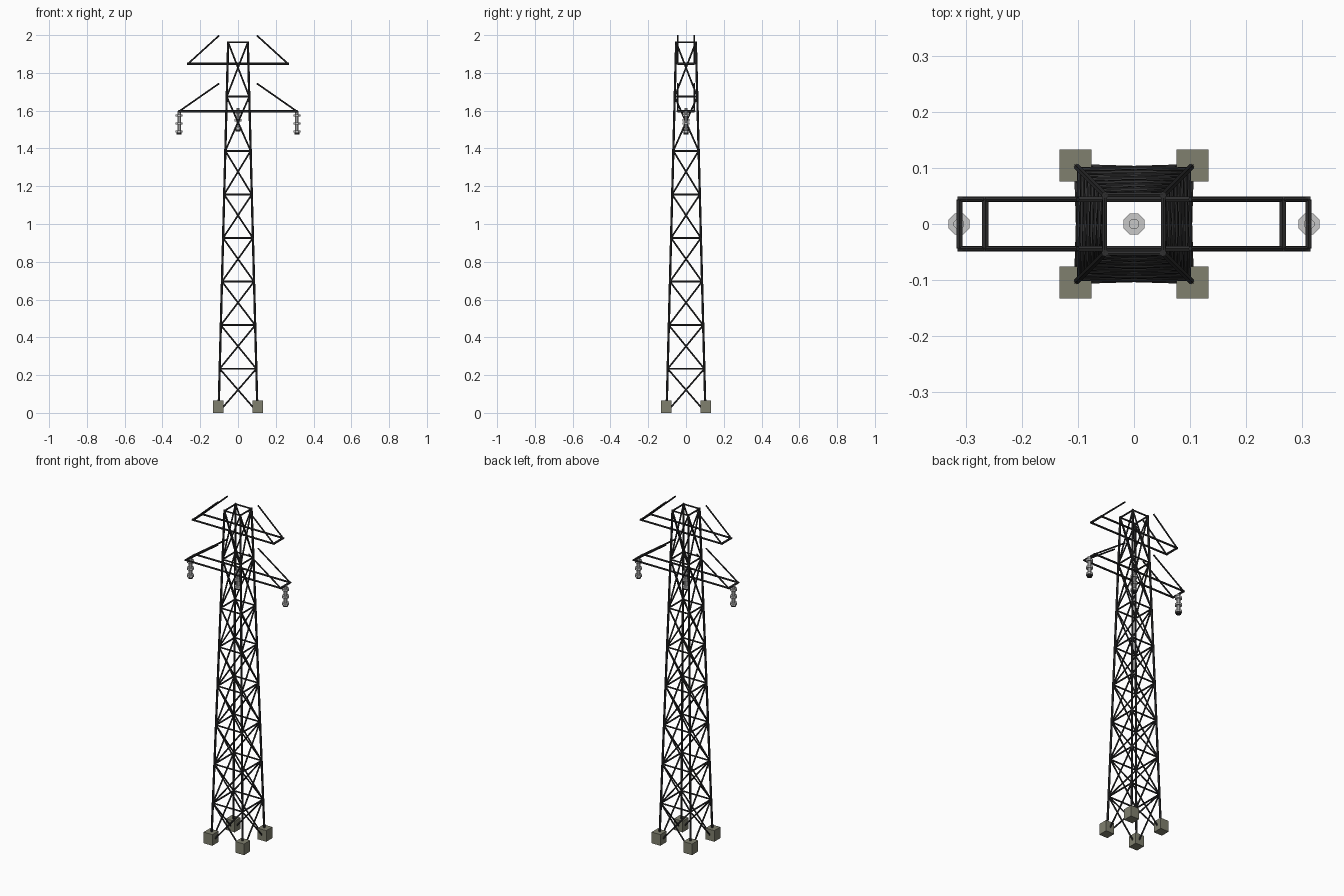
import bpy, bmesh
from math import pi
from mathutils import Vector, Matrix

cube = bpy.data.objects.get("Cube")
if cube:
    bpy.data.objects.remove(cube, do_unlink=True)


def material(name, rgb):
    m = bpy.data.materials.new(name)
    m.use_nodes = True
    m.diffuse_color = (*rgb, 1)
    m.node_tree.nodes["Principled BSDF"].inputs["Base Color"].default_value = (*rgb, 1)
    return m


steel = material("dark steel", (0.027, 0.027, 0.028))
concrete = material("concrete", (0.215, 0.215, 0.158))
ceramic = material("grey ceramic", (0.58, 0.58, 0.58))


def finish(name, bm, mat):
    mesh = bpy.data.meshes.new(name)
    bm.to_mesh(mesh)
    bm.free()
    mesh.materials.append(mat)
    obj = bpy.data.objects.new(name, mesh)
    bpy.context.collection.objects.link(obj)


def tube(bm, a, b, width):
    """Six-sided bar from a to b."""
    a, b = Vector(a), Vector(b)
    d = b - a
    turn = d.to_track_quat("Z", "Y").to_matrix().to_4x4()
    bmesh.ops.create_cone(bm, cap_ends=True, segments=6, radius1=width / 2, radius2=width / 2,
                          depth=d.length, matrix=Matrix.Translation((a + b) / 2) @ turn)


FOOT, TOP = 0.103, 1.967
CORNERS = [(-1, -1), (1, -1), (1, 1), (-1, 1)]


def corner(c, z):
    r = FOOT - 0.051 * z / TOP
    return Vector((c[0] * r, c[1] * r, z))


# Tapered corner legs
bm = bmesh.new()
for c in CORNERS:
    tube(bm, corner(c, 0.01), corner(c, TOP), 0.0125)
finish("tower_legs", bm, steel)

# Horizontal rings and crossed braces on all four sides
levels = [0.003 + 0.2307 * i for i in range(7)] + [1.674, TOP - 0.005]
rings, braces = bmesh.new(), bmesh.new()
for low, z in zip(levels, levels[1:]):
    for k, c in enumerate(CORNERS):
        n = CORNERS[(k + 1) % 4]
        tube(rings, corner(c, z), corner(n, z), 0.01)
        tube(braces, corner(c, low), corner(n, z), 0.009)
        tube(braces, corner(n, low), corner(c, z), 0.009)
finish("horizontal_rings", rings, steel)
finish("cross_braces", braces, steel)

# Cross arms: two long rails, end bars and sloping struts
Y = 0.044
for name, reach, z, rise in (("upper_arm", 0.265, 1.848, 0.15), ("lower_arm", 0.311, 1.597, 0.147)):
    bm = bmesh.new()
    for s in (-1, 1):
        tube(bm, (-reach - 0.004, s * Y, z), (reach + 0.004, s * Y, z), 0.012)
        tube(bm, (s * reach, -Y, z), (s * reach, Y, z), 0.013)
        for t in (-1, 1):
            tube(bm, (s * reach, t * Y, z), (s * 0.1, t * Y, z + rise), 0.009)
    finish(name, bm, steel)


# Insulator strings: eight-sided stem with flat discs and a clamp below
def insulator(name, x, top):
    def ring(bm, radius, depth, z):
        spin = Matrix.Translation((x, 0, z)) @ Matrix.Rotation(pi / 8, 4, "Z")
        bmesh.ops.create_cone(bm, cap_ends=True, segments=8, radius1=radius, radius2=radius,
                              depth=depth, matrix=spin)

    body = bmesh.new()
    ring(body, 0.01, 0.118, top - 0.059)
    for i in range(3):
        ring(body, 0.02, 0.012, top - 0.024 - 0.042 * i)
    finish(name, body, ceramic)
    clamp = bmesh.new()
    ring(clamp, 0.014, 0.01, top - 0.119)
    finish(name + "_clamp", clamp, steel)


insulator("left_insulator", 0.312, 1.598)
insulator("right_insulator", -0.312, 1.598)
insulator("middle_insulator", 0, 1.615)

# Concrete footings
bm = bmesh.new()
for cx, cy in CORNERS:
    place = Matrix.Translation((cx * 0.104, cy * 0.104, 0.033))
    bmesh.ops.create_cube(bm, size=1, matrix=place @ Matrix.Diagonal((0.057, 0.057, 0.066, 1)))
finish("concrete_footings", bm, concrete)
